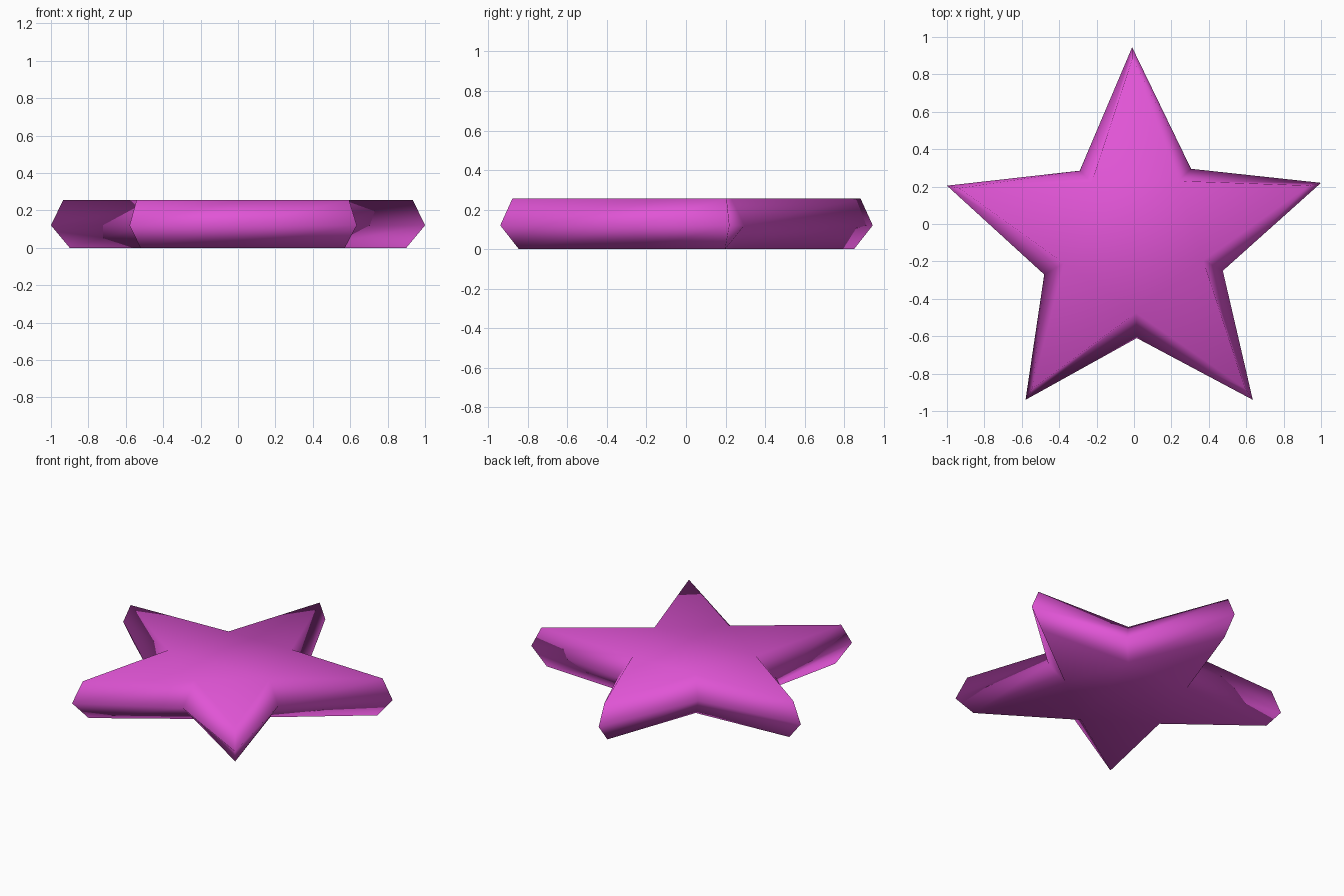
import bpy
import bmesh

cube = bpy.data.objects.get("Cube")
if cube:
    bpy.data.objects.remove(cube, do_unlink=True)

# Single magenta colour
magenta = bpy.data.materials.new("magenta")
magenta.use_nodes = True
colour = (0.75, 0.09, 0.67, 1)
magenta.diffuse_color = colour
magenta.node_tree.nodes["Principled BSDF"].inputs["Base Color"].default_value = colour

# Widest outline, counter-clockwise: tips and valleys alternate
OUTLINE = [(-0.01, 0.945), (-0.29, 0.285), (-1.0, 0.205), (-0.48, -0.27),
           (-0.58, -0.94), (0.015, -0.61), (0.635, -0.94), (0.475, -0.25),
           (1.0, 0.22), (0.305, 0.295)]


def ring(bm, z, tip_scale, valley_scale):
    """One star outline at height z, with tips and valleys drawn in."""
    verts = []
    for i, (x, y) in enumerate(OUTLINE):
        s = valley_scale if i % 2 else tip_scale
        verts.append(bm.verts.new((x * s, y * s, z)))
    return verts


def cap(bm, loop):
    """Flat star face: five arm triangles around a pentagon."""
    for i in range(0, 10, 2):
        bm.faces.new((loop[i - 1], loop[i], loop[i + 1]))
    bm.faces.new(loop[1::2])


# Star body: bottom, waist and top rings joined by sloping sides
bm = bmesh.new()
rings = [ring(bm, 0, 0.9, 0.8), ring(bm, 0.12, 1, 1), ring(bm, 0.255, 0.935, 0.78)]
for low, high in zip(rings, rings[1:]):
    for i in range(10):
        j = (i + 1) % 10
        bm.faces.new((low[i], low[j], high[j], high[i]))
cap(bm, rings[0])
cap(bm, rings[-1])
bmesh.ops.recalc_face_normals(bm, faces=bm.faces)
for face in bm.faces:
    face.smooth = True

mesh = bpy.data.meshes.new("star_body")
bm.to_mesh(mesh)
bm.free()
mesh.materials.append(magenta)
star = bpy.data.objects.new("star_body", mesh)
bpy.context.collection.objects.link(star)
